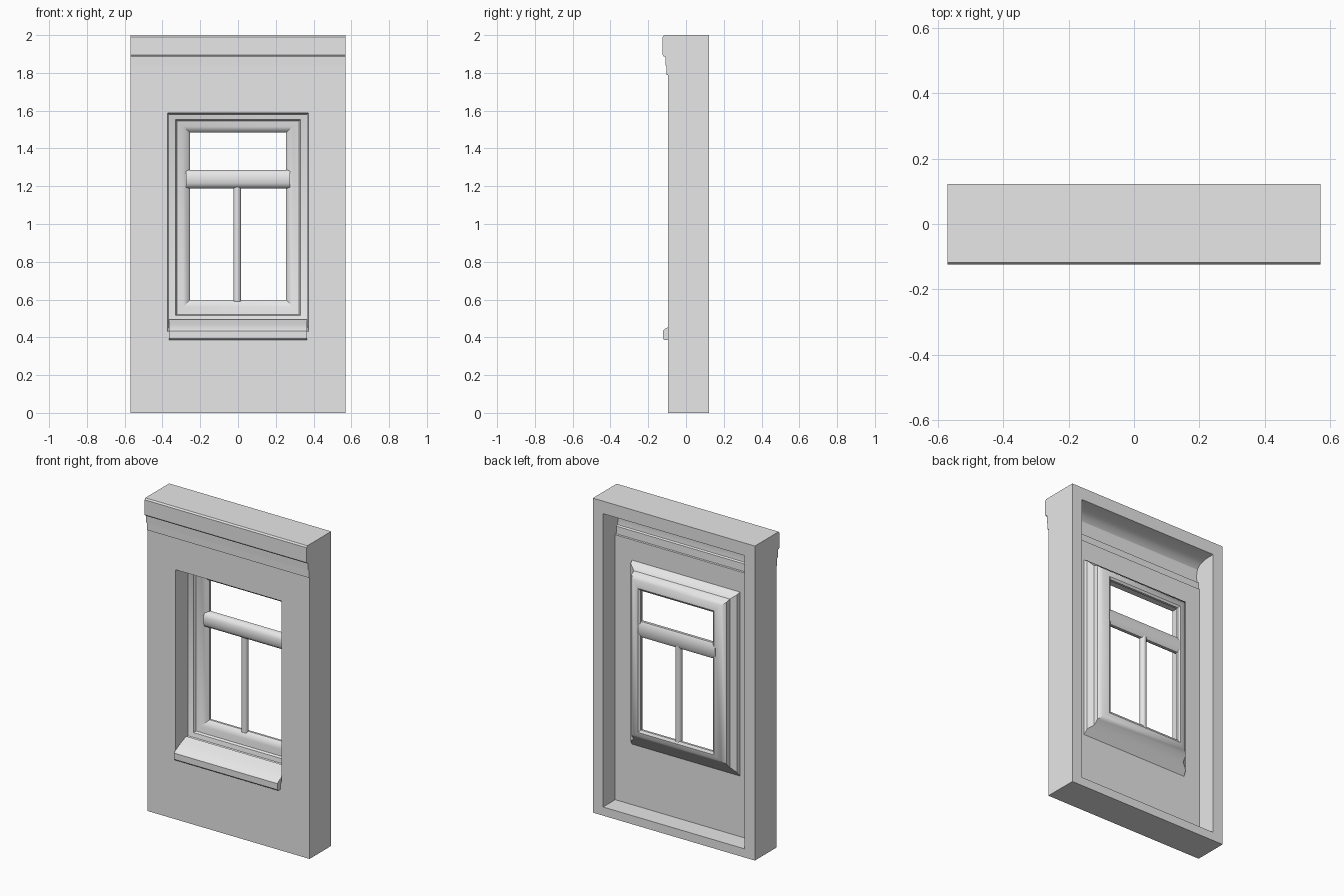
import bpy, bmesh, math

cube = bpy.data.objects.get("Cube")
if cube:
    bpy.data.objects.remove(cube, do_unlink=True)

plaster = bpy.data.materials.new("plaster_grey")
plaster.use_nodes = True
plaster.diffuse_color = (0.8, 0.8, 0.8, 1)
plaster.node_tree.nodes["Principled BSDF"].inputs["Base Color"].default_value = (0.8, 0.8, 0.8, 1)


def finish(name, bm, angle=32):
    bmesh.ops.recalc_face_normals(bm, faces=bm.faces[:])
    mesh = bpy.data.meshes.new(name)
    bm.to_mesh(mesh)
    bm.free()
    mesh.materials.append(plaster)
    obj = bpy.data.objects.new(name, mesh)
    bpy.context.collection.objects.link(obj)
    bpy.ops.object.select_all(action="DESELECT")
    obj.select_set(True)
    bpy.context.view_layer.objects.active = obj
    bpy.ops.object.shade_smooth_by_angle(angle=math.radians(angle))


def frame_loft(name, loops):
    """Closed ring of rectangles: half width, bottom, top, depth, depth of top edge."""
    bm = bmesh.new()
    rings = []
    for hx, z0, z1, y, ytop in loops:
        corners = ((-hx, y, z0), (hx, y, z0), (hx, ytop, z1), (-hx, ytop, z1))
        rings.append([bm.verts.new(c) for c in corners])
    for a, b in zip(rings, rings[1:] + rings[:1]):
        for i in range(4):
            j = (i + 1) % 4
            bm.faces.new((a[i], a[j], b[j], b[i]))
    bmesh.ops.remove_doubles(bm, verts=bm.verts[:], dist=1e-5)
    finish(name, bm)


def extrude_x(name, half, profile):
    """Profile of (y, z) points swept along x."""
    bm = bmesh.new()
    face = bm.faces.new([bm.verts.new((-half, y, z)) for y, z in profile])
    out = bmesh.ops.extrude_face_region(bm, geom=[face])
    moved = [v for v in out["geom"] if isinstance(v, bmesh.types.BMVert)]
    bmesh.ops.translate(bm, verts=moved, vec=(2 * half, 0, 0))
    finish(name, bm)


FRONT, BACK, SKIN = -0.095, 0.122, 0.0


def flat(hx, z0, z1, y):
    return (hx, z0, z1, y, y)


def hollow(z, y):
    """Loop whose top edge follows the hollow behind the cornice."""
    return (0.498, 0.055, z, SKIN, y)


# Hollow-backed wall with stepped reveal and moulded window frame
frame_loft("wall_panel", [
    flat(0.57, 0, 2, FRONT),
    flat(0.372, 0.43, 1.587, FRONT),
    flat(0.364, 0.49, 1.58, 0.018),
    flat(0.332, 0.515, 1.552, 0.028),
    flat(0.324, 0.522, 1.544, 0.042),
    flat(0.29, 0.56, 1.515, 0.05),
    flat(0.265, 0.588, 1.495, 0.065),
    flat(0.255, 0.598, 1.485, 0.078),
    flat(0.255, 0.598, 1.485, 0.092),
    flat(0.268, 0.582, 1.498, 0.1),
    flat(0.31, 0.55, 1.54, 0.09),
    flat(0.334, 0.53, 1.56, 0.07),
    flat(0.338, 0.50, 1.57, 0.042),
    flat(0.374, 0.47, 1.60, 0.022),
    flat(0.38, 0.44, 1.61, SKIN),
    flat(0.498, 0.055, 1.74, SKIN),
    hollow(1.742, -0.01),
    hollow(1.79, -0.012),
    hollow(1.795, -0.024),
    hollow(1.84, -0.028),
    hollow(1.88, -0.02),
    hollow(1.905, 0.005),
    hollow(1.918, 0.05),
    flat(0.498, 0.055, 1.92, BACK),
    flat(0.57, 0, 2, BACK),
])

# Stepped cornice across the top
extrude_x("cornice", 0.57, [
    (-0.09, 2.0), (-0.117, 2.0), (-0.124, 1.99), (-0.124, 1.895), (-0.119, 1.888),
    (-0.109, 1.888), (-0.108, 1.838), (-0.102, 1.838), (-0.102, 1.79), (-0.09, 1.79)])

# Sloping sill with a projecting lip
extrude_x("window_sill", 0.364, [
    (-0.08, 0.385), (-0.115, 0.387), (-0.123, 0.395), (-0.123, 0.434), (-0.113, 0.445),
    (-0.06, 0.47), (0.0, 0.494), (0.0, 0.484), (-0.08, 0.43)])

# Transom with rounded edges
extrude_x("transom", 0.275, [
    (0.045, 1.215), (0.045, 1.26), (0.055, 1.278), (0.07, 1.287), (0.088, 1.287),
    (0.099, 1.265), (0.099, 1.21), (0.088, 1.188), (0.07, 1.188), (0.055, 1.197)])

# Round mullion dividing the lower light
bm = bmesh.new()
bmesh.ops.create_cone(bm, cap_ends=True, segments=12, radius1=0.02, radius2=0.02, depth=0.62)
bmesh.ops.translate(bm, verts=bm.verts[:], vec=(-0.004, 0.077, 0.9))
finish("mullion", bm, 40)
